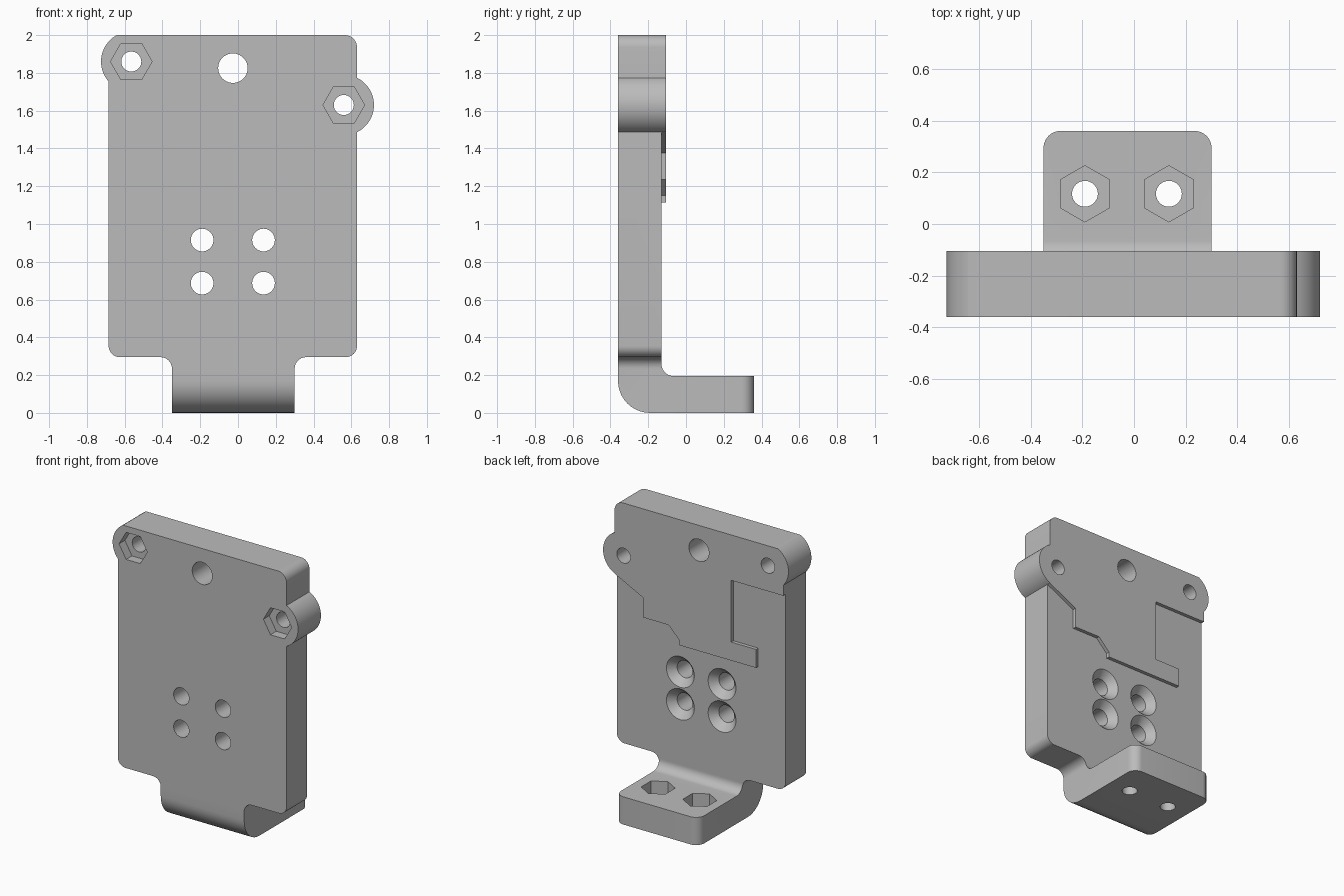
import bpy, bmesh, math
from mathutils import Vector, Matrix

cube = bpy.data.objects.get("Cube")
if cube:
    bpy.data.objects.remove(cube, do_unlink=True)

grey = bpy.data.materials.new("plain grey")
grey.use_nodes = True
grey.diffuse_color = (0.5, 0.5, 0.5, 1)
grey.node_tree.nodes["Principled BSDF"].inputs["Base Color"].default_value = (0.5, 0.5, 0.5, 1)


def rounded(points, steps=10):
    """Outline from (u, v, radius) corners; radius 0 keeps the corner."""
    out = []
    for i, (u, v, r) in enumerate(points):
        p = Vector((u, v))
        if r == 0:
            out.append(p)
            continue
        a = (Vector(points[i - 1][:2]) - p).normalized()
        b = (Vector(points[(i + 1) % len(points)][:2]) - p).normalized()
        center = p + (a + b) * r          # right-angled corners
        for k in range(steps + 1):
            t = k / steps * math.pi / 2
            out.append(center - b * r * math.cos(t) - a * r * math.sin(t))
    return out


def arc(u, v, r, start, end, steps=24):
    angles = [math.radians(start + (end - start) * k / steps) for k in range(steps + 1)]
    return [(u + r * math.cos(t), v + r * math.sin(t), 0) for t in angles]


def make_object(name, bm):
    bmesh.ops.recalc_face_normals(bm, faces=bm.faces)
    mesh = bpy.data.meshes.new(name)
    bm.to_mesh(mesh)
    bm.free()
    obj = bpy.data.objects.new(name, mesh)
    bpy.context.collection.objects.link(obj)
    mesh.materials.append(grey)
    return obj


def prism(name, outline, axis, start, end):
    """Extrude an outline along x (outline in y, z) or y (outline in x, z)."""
    bm = bmesh.new()
    if axis == "x":
        verts = [bm.verts.new((start, u, v)) for u, v in outline]
        shift = Vector((end - start, 0, 0))
    else:
        verts = [bm.verts.new((u, start, v)) for u, v in outline]
        shift = Vector((0, end - start, 0))
    face = bm.faces.new(verts)
    new = bmesh.ops.extrude_face_region(bm, geom=[face])["geom"]
    bmesh.ops.translate(bm, vec=shift, verts=[e for e in new if isinstance(e, bmesh.types.BMVert)])
    return make_object(name, bm)


def cutter(name, low, high, r_low, r_high=None, sides=40, spin=0):
    """Cylinder, cone or hexagon between two points."""
    low, high = Vector(low), Vector(high)
    turn = Vector((0, 0, 1)).rotation_difference(high - low).to_matrix().to_4x4()
    matrix = Matrix.Translation((low + high) / 2) @ turn @ Matrix.Rotation(spin, 4, "Z")
    bm = bmesh.new()
    bmesh.ops.create_cone(bm, cap_ends=True, segments=sides, radius1=r_low,
                          radius2=r_low if r_high is None else r_high,
                          depth=(high - low).length, matrix=matrix)
    return make_object(name, bm)


def boolean(target, tool, operation="DIFFERENCE"):
    mod = target.modifiers.new("cut", "BOOLEAN")
    mod.object, mod.operation, mod.solver = tool, operation, "EXACT"
    mesh = bpy.data.meshes.new_from_object(target.evaluated_get(bpy.context.evaluated_depsgraph_get()))
    target.modifiers.clear()
    target.data = mesh
    bpy.data.objects.remove(tool, do_unlink=True)


FRONT, BACK, PAD = -0.36, -0.13, -0.105
LUGS = [(-0.565, 1.86), (0.56, 1.63)]

# Side profile of the bent bracket, thicker near the top
side = rounded([(FRONT, 2.1, 0), (FRONT, 0, 0.17), (0.36, 0, 0), (0.36, 0.195, 0),
                (BACK, 0.195, 0.065), (BACK, 1.0, 0), (PAD, 1.0, 0), (PAD, 2.1, 0)])
bracket = prism("bracket", side, "x", -0.9, 0.9)

# Front silhouette with two round lugs and a narrow neck
silhouette = rounded([(-0.35, -0.1, 0), (0.30, -0.1, 0), (0.30, 0.295, 0.06), (0.63, 0.295, 0.06)]
                     + arc(*LUGS[1], 0.16, -64.06, 64.06) + [(0.63, 2, 0.065)]
                     + arc(*LUGS[0], 0.16, 119, 221.4)
                     + [(-0.685, 0.295, 0.06), (-0.35, 0.295, 0.06)])
boolean(bracket, prism("silhouette", silhouette, "y", -0.6, 0.6), "INTERSECT")

# Recess around the stepped raised pad on the back
recess = [(-0.9, 0.9), (0.9, 0.9), (0.9, 1.48), (0.637, 1.488), (0.41, 1.375), (0.41, 1.235),
          (0.21, 1.235), (0.125, 1.15), (0.125, 1.115), (-0.472, 1.115), (-0.472, 1.245),
          (-0.278, 1.245), (-0.278, 1.68), (-0.9, 1.68)]
boolean(bracket, prism("recess", recess, "y", BACK, 0.1))

# Rounded corners of the foot
bm = bmesh.new()
bm.from_mesh(bracket.data)
corners = [e for e in bm.edges if all(v.co.y > 0.35 for v in e.verts)
           and abs(e.verts[0].co.z - e.verts[1].co.z) > 0.1]
bmesh.ops.bevel(bm, geom=corners, offset=0.065, segments=10, profile=0.5, affect="EDGES")
bm.to_mesh(bracket.data)
bm.free()

# Lug holes with hexagonal nut pockets at the front
for x, z in LUGS:
    boolean(bracket, cutter("lug_hole", (x, -0.6, z), (x, 0.1, z), 0.053))
    boolean(bracket, cutter("lug_pocket", (x, -0.5, z), (x, FRONT + 0.065, z), 0.11, sides=6,
                            spin=math.pi / 2))

# Large hole near the top
boolean(bracket, cutter("top_hole", (-0.027, -0.6, 1.825), (-0.027, 0.1, 1.825), 0.078))

for x in (-0.19, 0.135):
    # Countersunk screw holes
    for z in (0.915, 0.687):
        boolean(bracket, cutter("screw_hole", (x, -0.6, z), (x, 0.1, z), 0.06))
        boolean(bracket, cutter("countersink", (x, BACK - 0.05, z), (x, BACK + 0.02, z), 0.06, 0.128))
    # Foot holes with hexagonal nut pockets on top
    y = 0.117
    boolean(bracket, cutter("foot_hole", (x, y, -0.1), (x, y, 0.4), 0.05))
    boolean(bracket, cutter("foot_pocket", (x, y, 0.075), (x, y, 0.3), 0.109, sides=6))

# Point the hexagons and shade curved walls smoothly
bpy.ops.object.select_all(action="DESELECT")
bracket.select_set(True)
bpy.context.view_layer.objects.active = bracket
bpy.ops.object.shade_smooth_by_angle(angle=math.radians(25))
